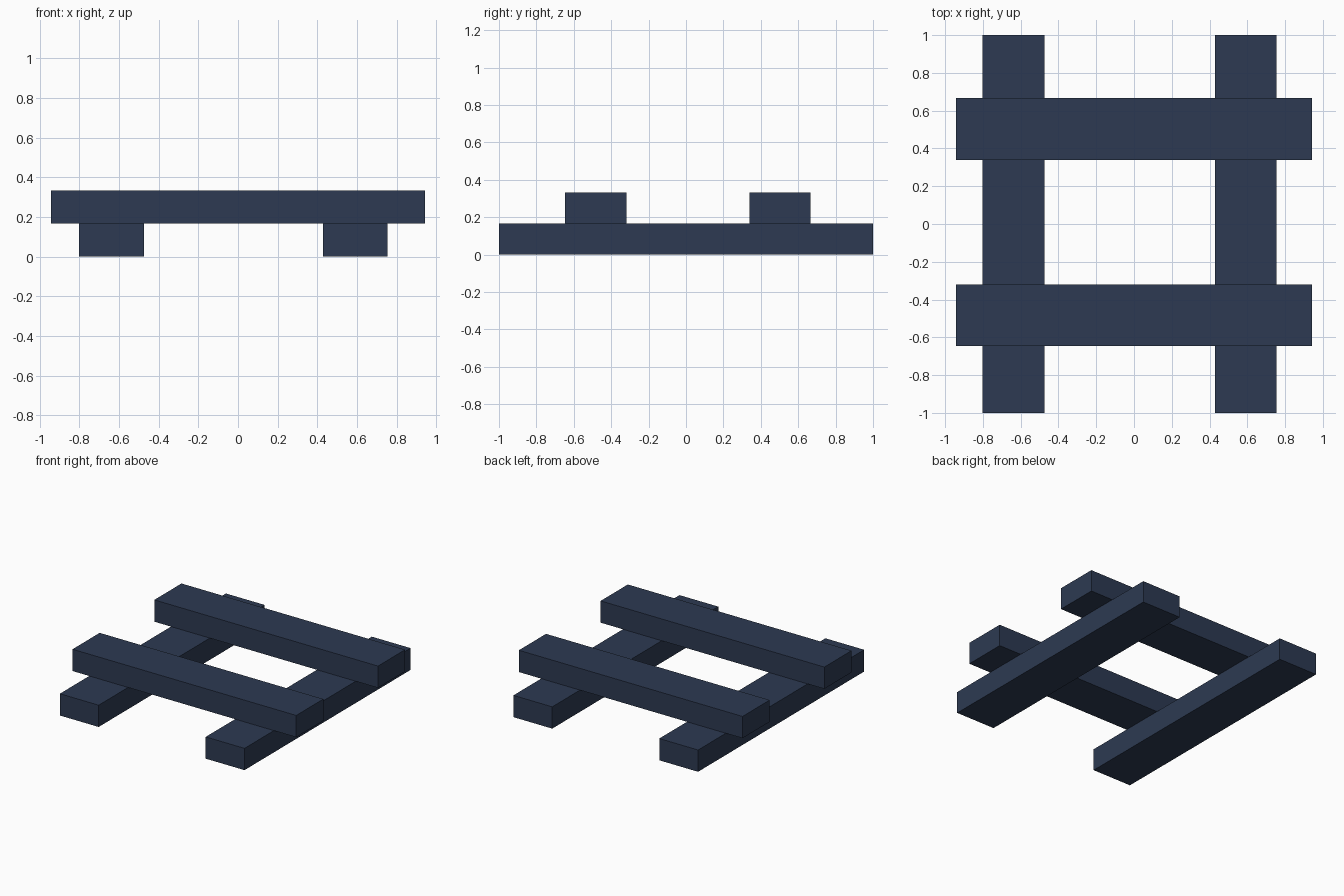
import bpy

if "Cube" in bpy.data.objects:
    bpy.data.objects.remove(bpy.data.objects["Cube"])

# Single dark blue colour
mat = bpy.data.materials.new("dark_navy")
mat.diffuse_color = (0.026, 0.042, 0.085, 1.0)
mat.use_nodes = True
mat.node_tree.nodes["Principled BSDF"].inputs["Base Color"].default_value = mat.diffuse_color


def beam(name, lo, hi):
    """Box beam spanning the two opposite corners lo and hi."""
    bpy.ops.mesh.primitive_cube_add(size=1)
    ob = bpy.context.object
    ob.name = name
    ob.location = [(a + b) / 2 for a, b in zip(lo, hi)]
    ob.scale = [b - a for a, b in zip(lo, hi)]
    bpy.ops.object.transform_apply(location=True, rotation=False, scale=True)
    ob.data.materials.append(mat)
    return ob


WIDTH, THICK = 0.327, 0.166

# Lower beams running front to back
for side, x in (("left", -0.802), ("right", 0.428)):
    beam(f"lower_beam_{side}", (x, -1, 0), (x + WIDTH, 1, THICK))

# Upper beams laid across them
for side, y in (("front", -0.646), ("back", 0.339)):
    beam(f"upper_beam_{side}", (-0.943, y, THICK), (0.943, y + WIDTH, 2 * THICK))
